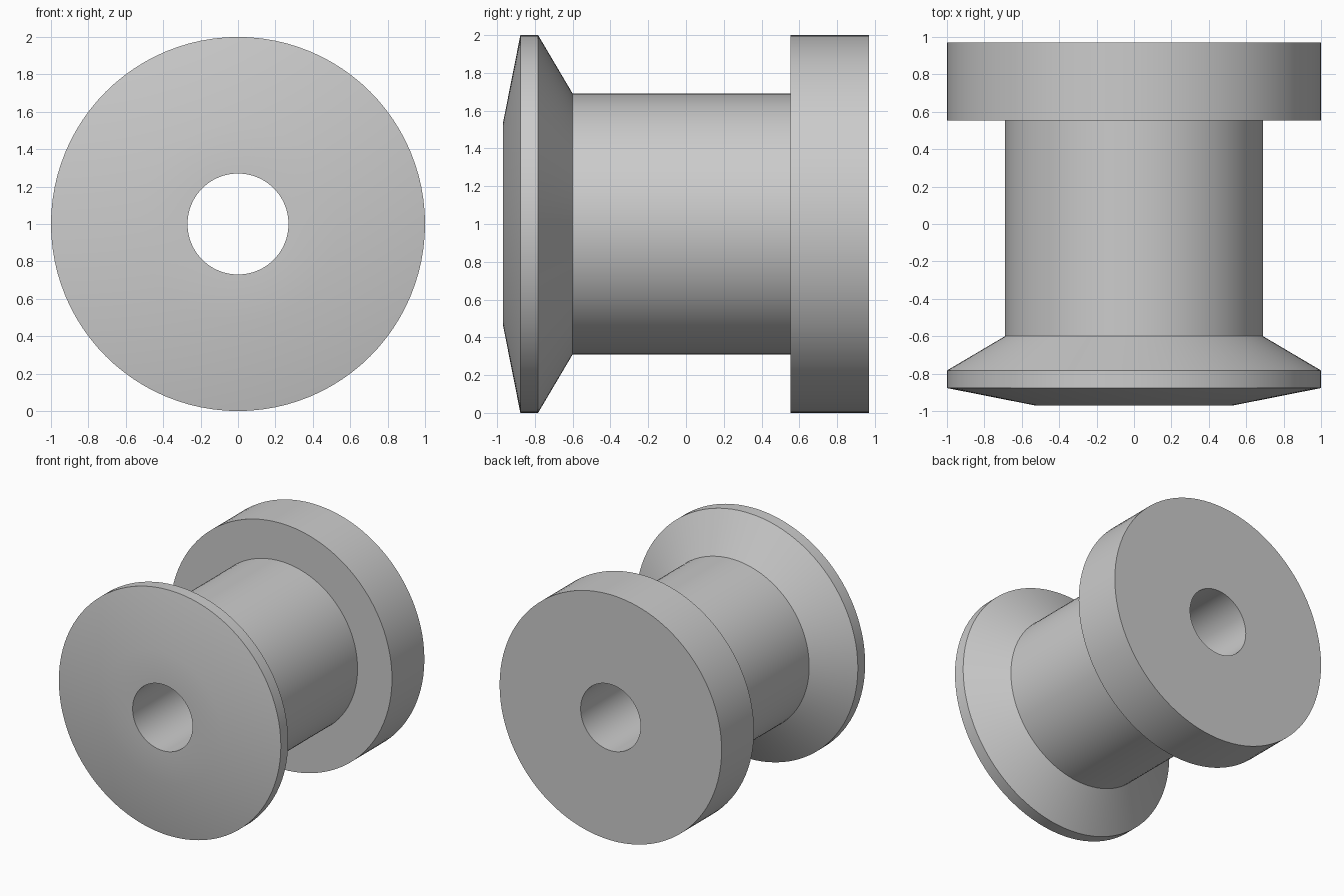
import bpy
import bmesh
import math
from mathutils import Matrix

cube = bpy.data.objects.get("Cube")
if cube:
    bpy.data.objects.remove(cube, do_unlink=True)

SEGMENTS = 96

# Single plain grey material
grey = bpy.data.materials.new("plain_grey")
grey.use_nodes = True
colour = (0.6, 0.6, 0.6, 1.0)
grey.diffuse_color = colour
grey.node_tree.nodes["Principled BSDF"].inputs["Base Color"].default_value = colour

# Closed cross-section as (radius, y), from the bore's front rim outwards
profile = [
    (0.27, -0.97), (0.53, -0.97),                # flat front ring
    (1.0, -0.877), (1.0, -0.783),                # shallow cone and front rim
    (0.69, -0.60), (0.69, 0.553),                # flared back and barrel
    (1.0, 0.553), (1.0, 0.97), (0.27, 0.97),     # rear flange and bore
]

# Spin the cross-section around the y axis
bm = bmesh.new()
points = [bm.verts.new((r, y, 0)) for r, y in profile]
edges = [bm.edges.new((a, b)) for a, b in zip(points, points[1:] + points[:1])]
bmesh.ops.spin(bm, geom=points + edges, cent=(0, 0, 0), axis=(0, 1, 0),
               angle=math.tau, steps=SEGMENTS, use_merge=True)
bmesh.ops.remove_doubles(bm, verts=bm.verts, dist=0.0001)
bmesh.ops.recalc_face_normals(bm, faces=bm.faces)
bmesh.ops.transform(bm, matrix=Matrix.Translation((0, 0, 1)), verts=bm.verts)

mesh = bpy.data.meshes.new("flanged_spool")
bm.to_mesh(mesh)
bm.free()
mesh.materials.append(grey)
spool = bpy.data.objects.new("flanged_spool", mesh)
bpy.context.collection.objects.link(spool)

# Smooth the round surfaces, keep the rims crisp
bpy.ops.object.select_all(action='DESELECT')
spool.select_set(True)
bpy.context.view_layer.objects.active = spool
bpy.ops.object.shade_smooth_by_angle(angle=math.radians(30))
